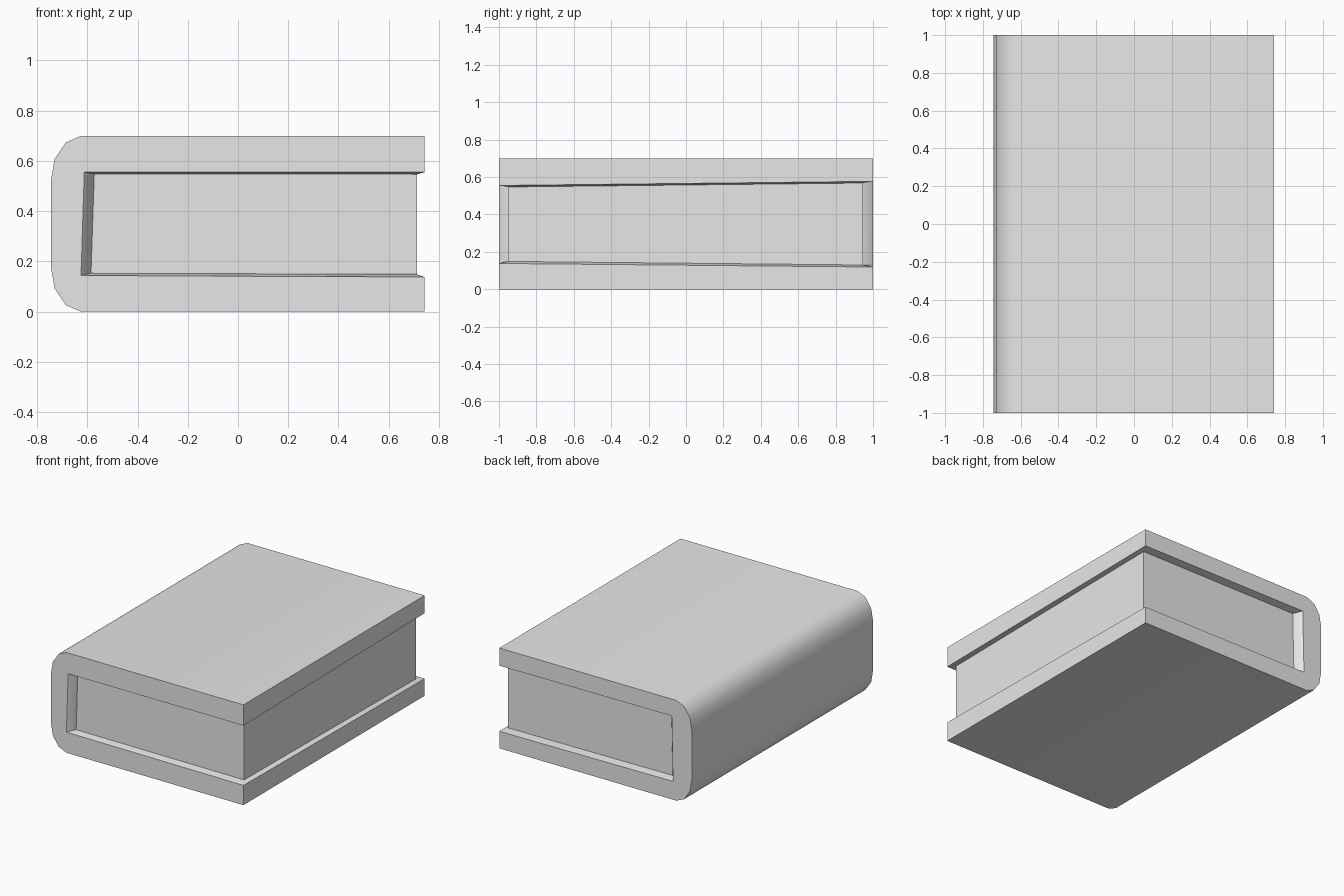
import bpy, bmesh, math

cube = bpy.data.objects.get("Cube")
if cube:
    bpy.data.objects.remove(cube, do_unlink=True)

grey = bpy.data.materials.new("light_grey")
grey.use_nodes = True
COLOUR = (0.8, 0.8, 0.8, 1)
grey.diffuse_color = COLOUR
grey.node_tree.nodes["Principled BSDF"].inputs["Base Color"].default_value = COLOUR


def add_object(name, bm):
    bmesh.ops.recalc_face_normals(bm, faces=bm.faces)
    mesh = bpy.data.meshes.new(name)
    bm.to_mesh(mesh)
    bm.free()
    mesh.materials.append(grey)
    obj = bpy.data.objects.new(name, mesh)
    bpy.context.collection.objects.link(obj)
    bpy.ops.object.select_all(action='DESELECT')
    obj.select_set(True)
    bpy.context.view_layer.objects.active = obj
    bpy.ops.object.shade_smooth_by_angle(angle=math.radians(40))


def ring(bm, points, y):
    return [bm.verts.new((x, y, z)) for x, z in points]


# Cover outline: lower half from the fore edge to the spine, then mirrored up
HEIGHT = 0.70
lower = [(0.742, 0), (-0.625, 0), (-0.685, 0.026), (-0.73, 0.092), (-0.745, 0.18)]
outline = lower + [(x, HEIGHT - z) for x, z in reversed(lower)]

# Opening rims and page block sections: top right, top left, bottom left, bottom right
rims = {-1: [(0.742, 0.555), (-0.612, 0.555), (-0.625, 0.144), (0.742, 0.138)],
        1: [(0.742, 0.577), (-0.59, 0.582), (-0.60, 0.128), (0.742, 0.119)]}
blocks = {-0.95: [(0.712, 0.547), (-0.572, 0.549), (-0.585, 0.153), (0.712, 0.149)],
          0.946: [(0.712, 0.568), (-0.55, 0.572), (-0.56, 0.138), (0.712, 0.13)]}

# Cover: two boards and a rounded spine, with ledges sloping in to the pages
bm = bmesh.new()
outer = [ring(bm, outline, y) for y in (-1, 1)]
rim = [ring(bm, pts, y) for y, pts in rims.items()]
seat = [ring(bm, pts, y) for y, pts in blocks.items()]
for end in range(2):
    bm.faces.new(outer[end] + rim[end])
    for i in range(3):
        bm.faces.new((rim[end][i], rim[end][i + 1], seat[end][i + 1], seat[end][i]))
for a, b in zip(range(len(outline) - 1), range(1, len(outline))):
    bm.faces.new((outer[0][a], outer[0][b], outer[1][b], outer[1][a]))
for i in range(3):
    bm.faces.new((seat[0][i], seat[0][i + 1], seat[1][i + 1], seat[1][i]))
for board, corner in ((0, 3), (-1, 0)):
    bm.faces.new((outer[0][board], outer[1][board], rim[1][corner], rim[0][corner]))
    bm.faces.new((rim[0][corner], rim[1][corner], seat[1][corner], seat[0][corner]))
add_object("book_cover", bm)

# Page block
bm = bmesh.new()
front, back = [ring(bm, pts, y) for y, pts in blocks.items()]
bm.faces.new(front)
bm.faces.new(back)
for i in range(4):
    j = (i + 1) % 4
    bm.faces.new((front[i], front[j], back[j], back[i]))
add_object("page_block", bm)
